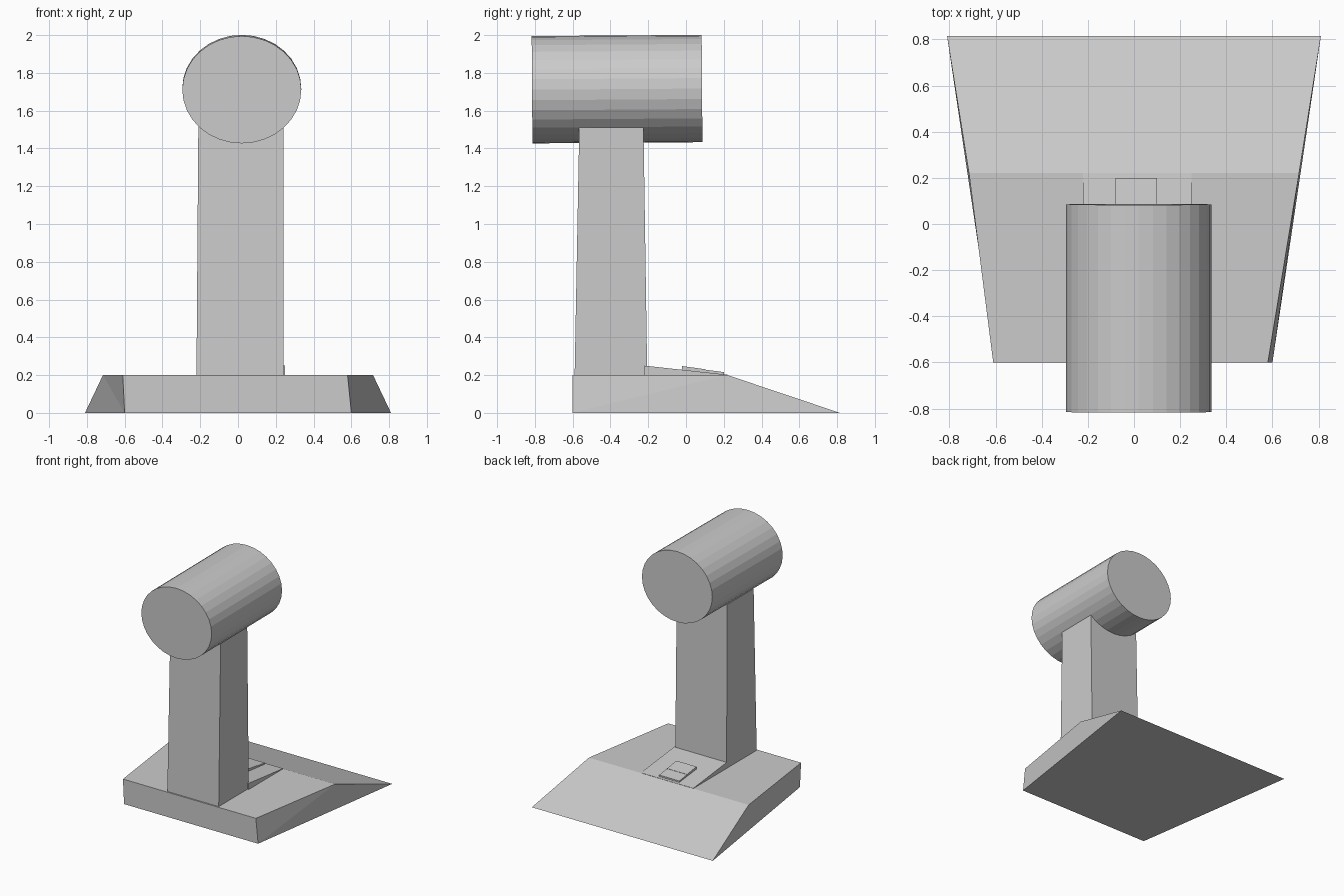
import bpy, bmesh, math
from mathutils import Matrix

if "Cube" in bpy.data.objects:
    bpy.data.objects.remove(bpy.data.objects["Cube"])


def finish(name, bm):
    bmesh.ops.recalc_face_normals(bm, faces=bm.faces)
    mesh = bpy.data.meshes.new(name)
    bm.to_mesh(mesh)
    bm.free()
    obj = bpy.data.objects.new(name, mesh)
    bpy.context.collection.objects.link(obj)
    return obj


def solid(name, bottom, top, split_sides=False):
    """Join two matching outlines into a closed solid."""
    bm = bmesh.new()
    lo = [bm.verts.new(p) for p in bottom]
    hi = [bm.verts.new(p) for p in top]
    bm.faces.new(lo)
    bm.faces.new(hi)
    for i in range(4):
        j = (i + 1) % 4
        if split_sides and i == 1:
            bm.faces.new((lo[i], lo[j], hi[j]))
            bm.faces.new((lo[i], hi[j], hi[i]))
        elif split_sides and i == 3:
            bm.faces.new((lo[j], hi[i], lo[i]))
            bm.faces.new((lo[j], hi[j], hi[i]))
        else:
            bm.faces.new((lo[i], lo[j], hi[j], hi[i]))
    return finish(name, bm)


def rect(x0, x1, y0, y1, z0, z1):
    """Rectangle whose height goes from z0 at y0 to z1 at y1."""
    return [(x0, y0, z0), (x1, y0, z0), (x1, y1, z1), (x0, y1, z1)]


# Wide base with a sloping rear ramp
solid("base",
      [(-0.60, -0.6, 0), (0.60, -0.6, 0), (0.81, 0.815, 0), (-0.81, 0.815, 0)],
      [(-0.61, -0.6, 0.2), (0.58, -0.6, 0.2), (0.715, 0.22, 0.2), (-0.715, 0.22, 0.2)],
      split_sides=True)

# Tapered column
solid("column",
      rect(-0.22, 0.24, -0.59, -0.205, 0.18, 0.18),
      rect(-0.21, 0.24, -0.565, -0.225, 1.515, 1.515))

# Low wedge behind the column
solid("control_wedge",
      rect(-0.22, 0.25, -0.22, 0.22, 0.18, 0.18),
      rect(-0.22, 0.25, -0.22, 0.22, 0.25, 0.202))

# Two-part rocker switch on the wedge
for name, y0, y1, z0, z1 in (("switch_upper", -0.02, 0.10, 0.248, 0.231),
                             ("switch_lower", 0.10, 0.20, 0.229, 0.216)):
    solid(name, rect(-0.08, 0.10, y0, y1, 0.2, 0.2),
          rect(-0.08, 0.10, y0, y1, z0, z1))

# Horizontal head drum, slightly oval and tilted
bm = bmesh.new()
bmesh.ops.create_cone(bm, cap_ends=True, segments=32,
                      radius1=1, radius2=1, depth=0.9)
bm.transform(Matrix.Translation((0.02, -0.365, 1.714))
             @ Matrix.Rotation(math.radians(0.4), 4, 'X')
             @ Matrix.Diagonal((0.315, 1, 0.284, 1))
             @ Matrix.Rotation(math.radians(90), 4, 'X'))
finish("head_drum", bm)
